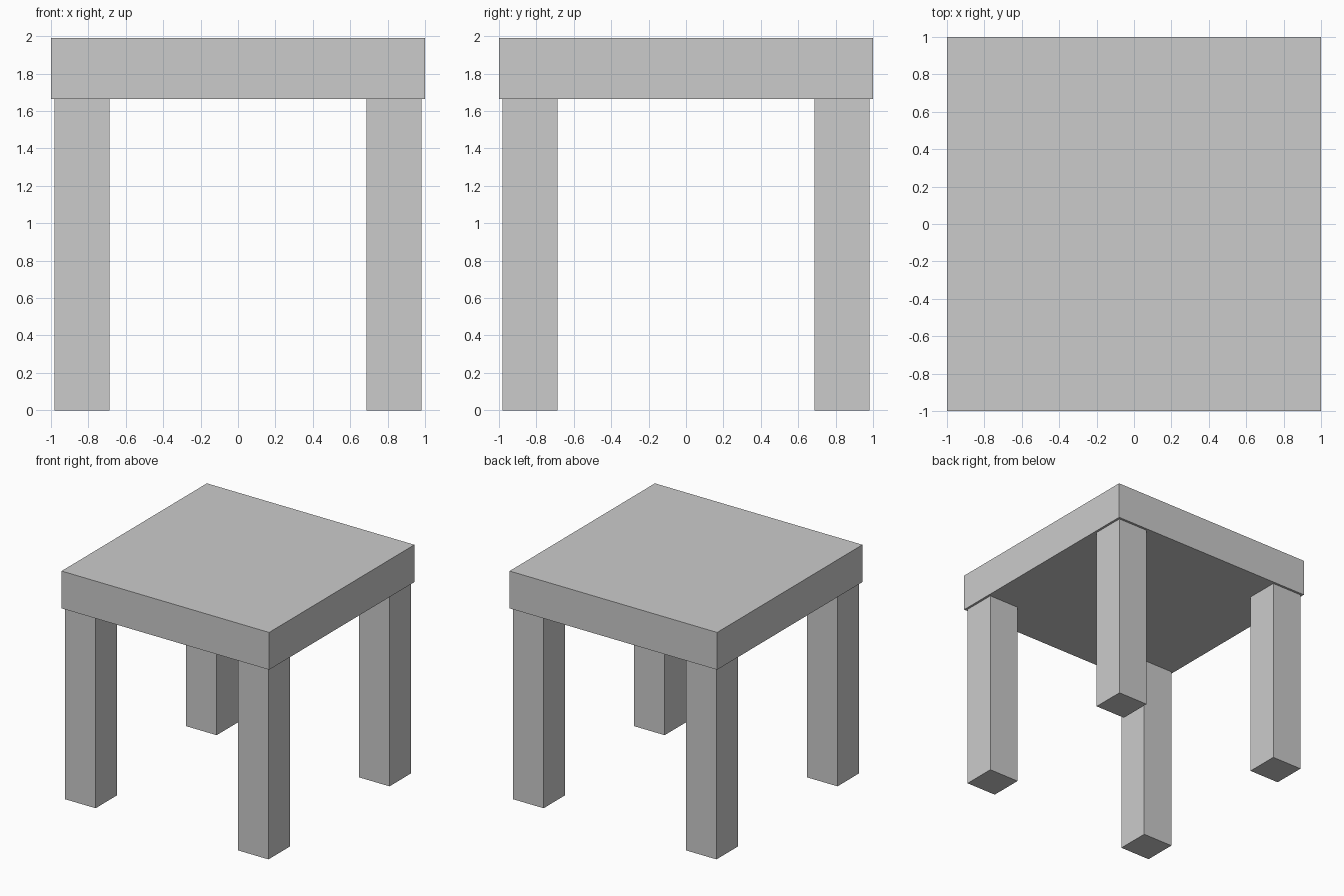
import bpy

if "Cube" in bpy.data.objects:
    bpy.data.objects.remove(bpy.data.objects["Cube"])

TOP_Z, UNDER_Z = 1.99, 1.665
LEG_IN, LEG_OUT = 0.686, 0.98


def box(name, lo, hi):
    """Add a box spanning two opposite corners."""
    centre = [(a + b) / 2 for a, b in zip(lo, hi)]
    bpy.ops.mesh.primitive_cube_add(size=1, location=centre)
    obj = bpy.context.object
    obj.name = name
    obj.scale = [b - a for a, b in zip(lo, hi)]
    bpy.ops.object.transform_apply(location=True, rotation=False, scale=True)
    return obj


# Thick square table top
box("table_top", (-1, -1, UNDER_Z), (1, 1, TOP_Z))

# Four square legs, slightly inset from the edges
for y_name, sy in (("front", -1), ("back", 1)):
    for x_name, sx in (("left", -1), ("right", 1)):
        xs = sorted((sx * LEG_IN, sx * LEG_OUT))
        ys = sorted((sy * LEG_IN, sy * LEG_OUT))
        box(f"{y_name}_{x_name}_leg", (xs[0], ys[0], 0), (xs[1], ys[1], UNDER_Z))
